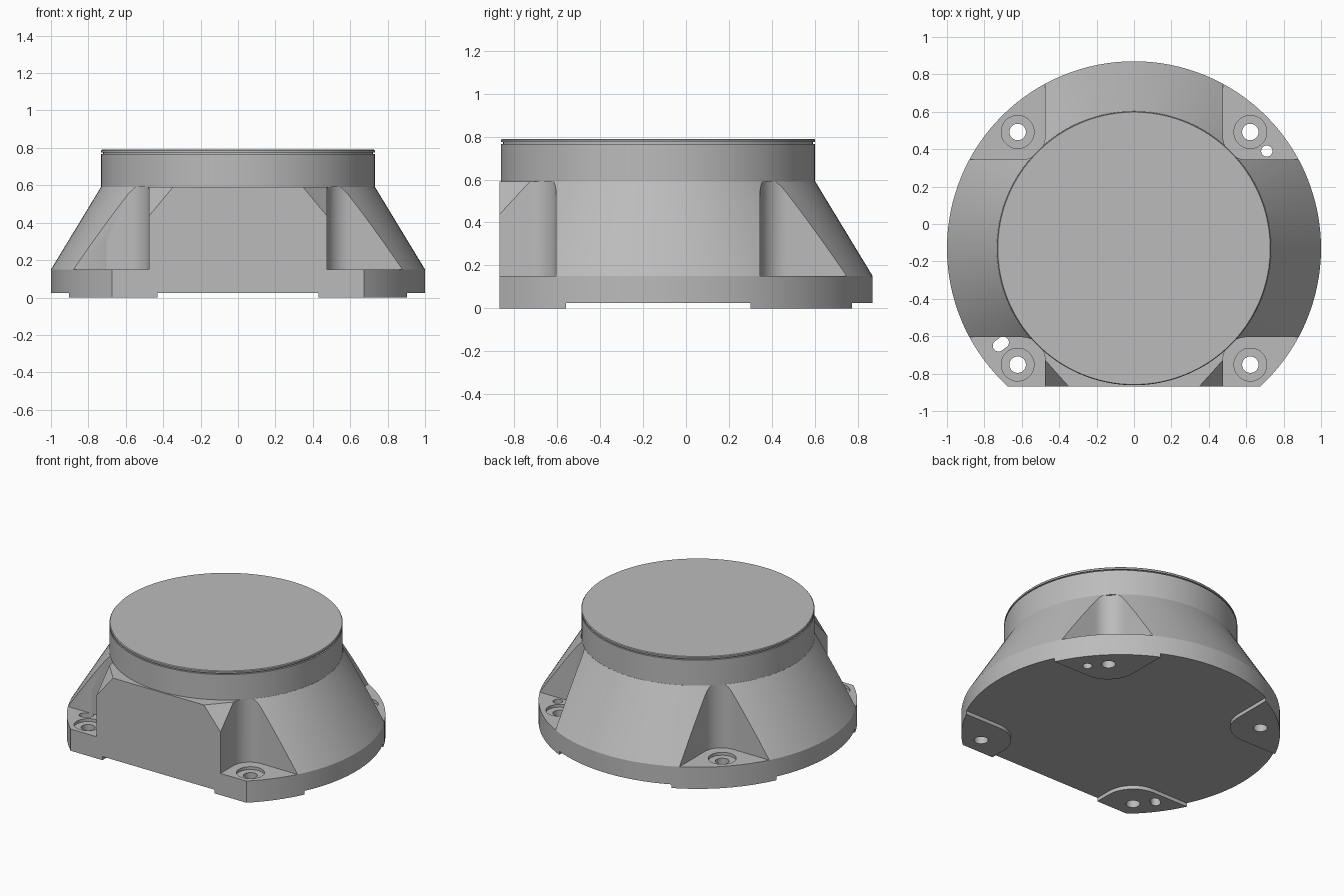
import bpy, bmesh, math
from mathutils import Vector

if "Cube" in bpy.data.objects:
    bpy.data.objects.remove(bpy.data.objects["Cube"], do_unlink=True)

AXIS_Y = -0.13      # the round body is centred here
FRONT = -0.87       # the flat front face

grey = bpy.data.materials.new("plain grey")
grey.use_nodes = True
COLOUR = (0.5, 0.5, 0.5, 1)
grey.diffuse_color = COLOUR
grey.node_tree.nodes["Principled BSDF"].inputs["Base Color"].default_value = COLOUR


def finish(name, bm):
    bmesh.ops.recalc_face_normals(bm, faces=bm.faces)
    mesh = bpy.data.meshes.new(name)
    bm.to_mesh(mesh)
    bm.free()
    mesh.materials.append(grey)
    ob = bpy.data.objects.new(name, mesh)
    bpy.context.collection.objects.link(ob)
    return ob


def prism(name, outline, z0, z1):
    bm = bmesh.new()
    face = bm.faces.new([bm.verts.new((x, y, z0)) for x, y in outline])
    new = bmesh.ops.extrude_face_region(bm, geom=[face])["geom"]
    verts = [v for v in new if isinstance(v, bmesh.types.BMVert)]
    bmesh.ops.translate(bm, verts=verts, vec=(0, 0, z1 - z0))
    return finish(name, bm)


def hull(name, points):
    bm = bmesh.new()
    for p in points:
        bm.verts.new(p)
    bmesh.ops.convex_hull(bm, input=bm.verts)
    bmesh.ops.dissolve_limit(bm, angle_limit=0.01, verts=bm.verts, edges=bm.edges)
    return finish(name, bm)


def lathe(name, profile, sides=128):
    bm = bmesh.new()
    rings = []
    for r, z in profile:
        rings.append([bm.verts.new((r * math.cos(a), AXIS_Y + r * math.sin(a), z))
                      for a in (math.tau * i / sides for i in range(sides))])
    for low, high in zip(rings, rings[1:]):
        for i in range(sides):
            j = (i + 1) % sides
            bm.faces.new((low[i], low[j], high[j], high[i]))
    bm.faces.new(rings[0])
    bm.faces.new(rings[-1])
    return finish(name, bm)


def slot(x, y, r, half=0.0, angle=0.0, n=32):
    # circle, or a slot stretched by half each way along angle
    pts = []
    for i in range(n):
        a = math.tau * (i + 0.5) / n
        u = r * math.cos(a) + math.copysign(half, math.cos(a))
        v = r * math.sin(a)
        pts.append((x + u * math.cos(angle) - v * math.sin(angle),
                    y + u * math.sin(angle) + v * math.cos(angle)))
    return pts


def corner(quarter, inner, fillet, n=12):
    # rounded inside corner in one quarter, running between two far ends
    c = inner + fillet
    pts = [(2, inner)]
    for i in range(n + 1):
        a = math.radians(270 - 90 * i / n)
        pts.append((c + fillet * math.cos(a), c + fillet * math.sin(a)))
    pts.append((inner, 2))
    for _ in range(quarter):
        pts = [(-y, x) for x, y in pts]
    return [(x, y + AXIS_Y) for x, y in pts]


def combine(target, tool, operation):
    mod = target.modifiers.new("combine", 'BOOLEAN')
    mod.operation, mod.object, mod.solver = operation, tool, 'EXACT'
    bpy.context.view_layer.objects.active = target
    bpy.ops.object.modifier_apply(modifier=mod.name)
    bpy.data.objects.remove(tool, do_unlink=True)


def cut(target, tool):
    combine(target, tool, 'DIFFERENCE')


# Conical housing with a flat, chamfered front block
housing = lathe("housing", [(1, 0), (1, 0.15), (0.733, 0.59)])
block = []
for s in (-1, 1):
    block += [(s * 0.33, FRONT - 0.02, 0.59), (s * 0.5, -0.70, 0.59), (s * 0.5, -0.4, 0.59),
              (s * 0.5, FRONT - 0.02, 0.385), (s * 0.5, FRONT - 0.02, 0.1), (s * 0.5, -0.4, 0.1)]
combine(housing, hull("front_block", block), 'UNION')
cut(housing, prism("front_cutter", [(-2, -2), (2, -2), (2, FRONT), (-2, FRONT)], -1, 2))

# Four bolt pockets, with rounded inner corners
for q in range(4):
    outline = corner(q, 0.475, 0.125)
    far = Vector((2, 2)).to_3d()
    for _ in range(q):
        far = Vector((-far.y, far.x, 0))
    cut(housing, prism("pocket_cutter", outline + [(far.x, far.y + AXIS_Y)], 0.15, 1))

# Underside recess that leaves four corner pads
cross = [p for q in range(4) for p in corner(q, 0.43, 0.2)]
cut(housing, prism("recess_cutter", cross, -0.5, 0.025))

# Bolt holes with shallow counterbores
for sx in (-1, 1):
    for sy in (-1, 1):
        x, y = sx * 0.622, AXIS_Y + sy * 0.622
        cut(housing, prism("counterbore_cutter", slot(x, y, 0.088), 0.13, 0.3))
        cut(housing, prism("bolt_cutter", slot(x, y, 0.044), -0.2, 0.3))

# Locating hole and locating slot
cut(housing, prism("dowel_cutter", slot(0.71, 0.39, 0.03), -0.2, 0.3))
cut(housing, prism("slot_cutter", slot(-0.712, -0.642, 0.031, 0.015, math.radians(36)), -0.2, 0.3))

# Round collar and its lid, separated by a fine groove
collar = lathe("collar", [(0.732, 0.59), (0.732, 0.766), (0.722, 0.766), (0.722, 0.774)])
lid = lathe("lid", [(0.732, 0.774), (0.732, 0.785), (0.728, 0.79)])

for ob in (housing, collar, lid):
    bpy.ops.object.select_all(action='DESELECT')
    ob.select_set(True)
    bpy.context.view_layer.objects.active = ob
    bpy.ops.object.shade_smooth_by_angle(angle=math.radians(25))
